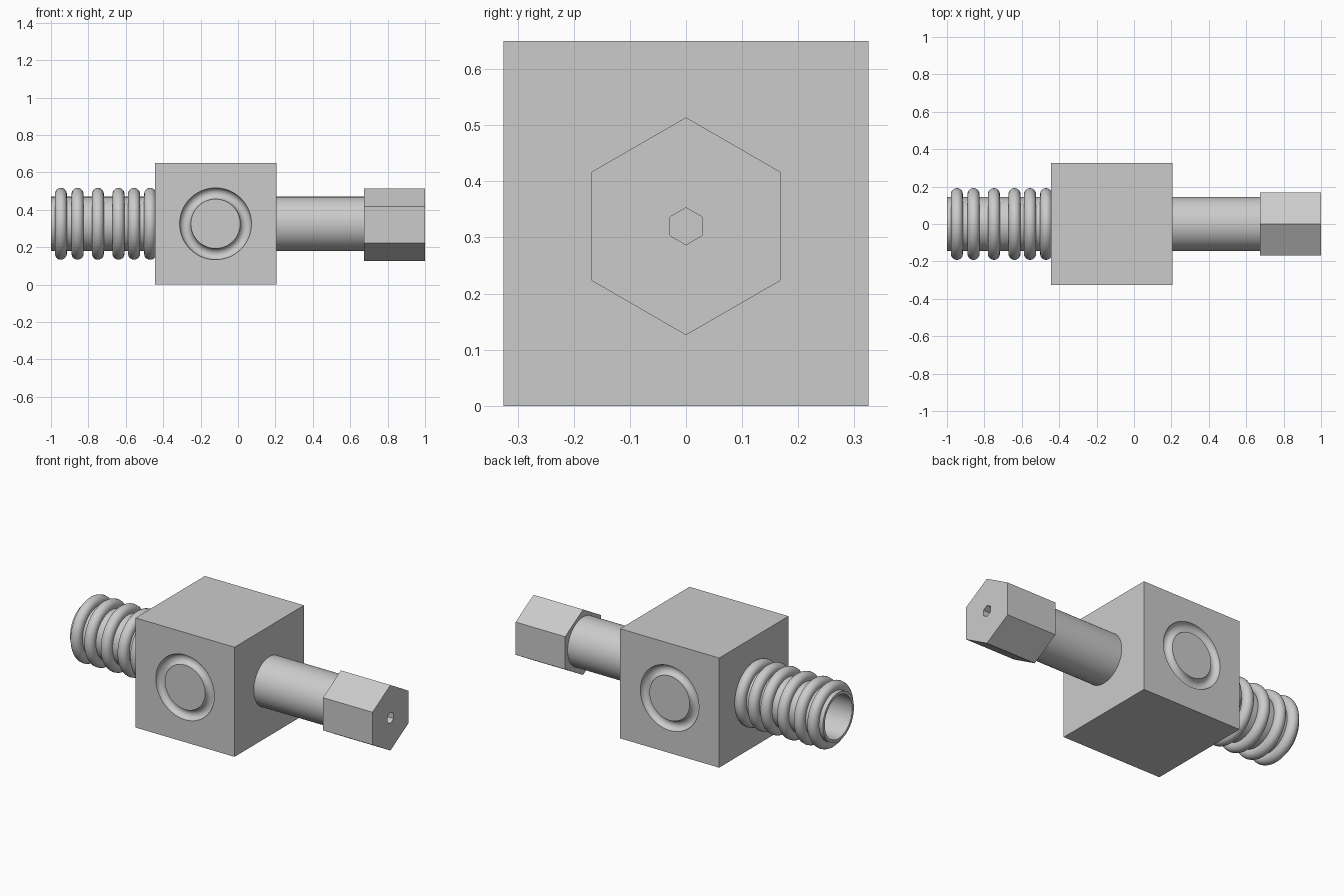
import bpy, bmesh, math
from mathutils import Vector

if "Cube" in bpy.data.objects:
    bpy.data.objects.remove(bpy.data.objects["Cube"])

ZC = 0.325          # height of the main axis
BX = -0.12          # block centre in x
HALF = 0.325        # half block size


def finish(obj, angle=35):
    bpy.ops.object.select_all(action='DESELECT')
    obj.select_set(True)
    bpy.context.view_layer.objects.active = obj
    bpy.ops.object.shade_smooth_by_angle(angle=math.radians(angle))


def lathe(name, profile, segs, axis_z=ZC, smooth=True):
    """Spin a closed (x, radius) profile around the x axis."""
    bm = bmesh.new()
    rings = []
    for i in range(segs):
        a = 2 * math.pi * i / segs
        rings.append([bm.verts.new((x, r * math.sin(a), axis_z + r * math.cos(a)))
                      for x, r in profile])
    n = len(profile)
    for i in range(segs):
        a, b = rings[i], rings[(i + 1) % segs]
        for j in range(n):
            k = (j + 1) % n
            if profile[j][1] == 0 and profile[k][1] == 0:
                continue
            bm.faces.new((a[j], a[k], b[k], b[j]))
    bmesh.ops.remove_doubles(bm, verts=bm.verts, dist=1e-5)
    bmesh.ops.recalc_face_normals(bm, faces=bm.faces)
    mesh = bpy.data.meshes.new(name)
    bm.to_mesh(mesh)
    bm.free()
    obj = bpy.data.objects.new(name, mesh)
    bpy.context.collection.objects.link(obj)
    if smooth:
        finish(obj)
    return obj


# central block with a round groove in the front and back faces
bpy.ops.mesh.primitive_cube_add(size=2 * HALF, location=(BX, 0, ZC))
block = bpy.context.object
block.name = "block"
for side in (-1, 1):
    bpy.ops.mesh.primitive_torus_add(
        location=(BX, side * HALF, ZC), rotation=(math.pi / 2, 0, 0),
        major_radius=0.162, minor_radius=0.03, major_segments=64, minor_segments=24)
    cutter = bpy.context.object
    cutter.name = "groove_cutter"
    cutter.hide_render = True
    mod = block.modifiers.new("groove", 'BOOLEAN')
    mod.operation = 'DIFFERENCE'
    mod.solver = 'EXACT'
    mod.object = cutter
    bpy.context.view_layer.objects.active = block
    bpy.ops.object.modifier_apply(modifier=mod.name)
    bpy.data.objects.remove(cutter)
finish(block)

# hollow pipe on the left
XL = BX - HALF
lathe("hose_pipe", [(-1, 0.128), (-1, 0.145), (XL, 0.145), (XL, 0), (XL - 0.01, 0),
                    (XL - 0.01, 0.128)], 64)

# rings around the pipe
for i, x in enumerate((-0.947, -0.858, -0.749, -0.639, -0.556, -0.47)):
    circle = [(x + 0.032 * math.cos(t), 0.16 + 0.032 * math.sin(t))
              for t in (2 * math.pi * k / 20 for k in range(20))]
    lathe(f"hose_ring_{i + 1}", circle, 64)

# rod on the right
XR = BX + HALF
lathe("rod", [(XR, 0), (XR, 0.145), (0.68, 0.145), (0.68, 0)], 64)

# hexagonal nut with a small hexagonal hole
lathe("hex_nut", [(0.675, 0.033), (0.675, 0.194), (1, 0.194), (1, 0.033)], 6,
      axis_z=0.32, smooth=False)
